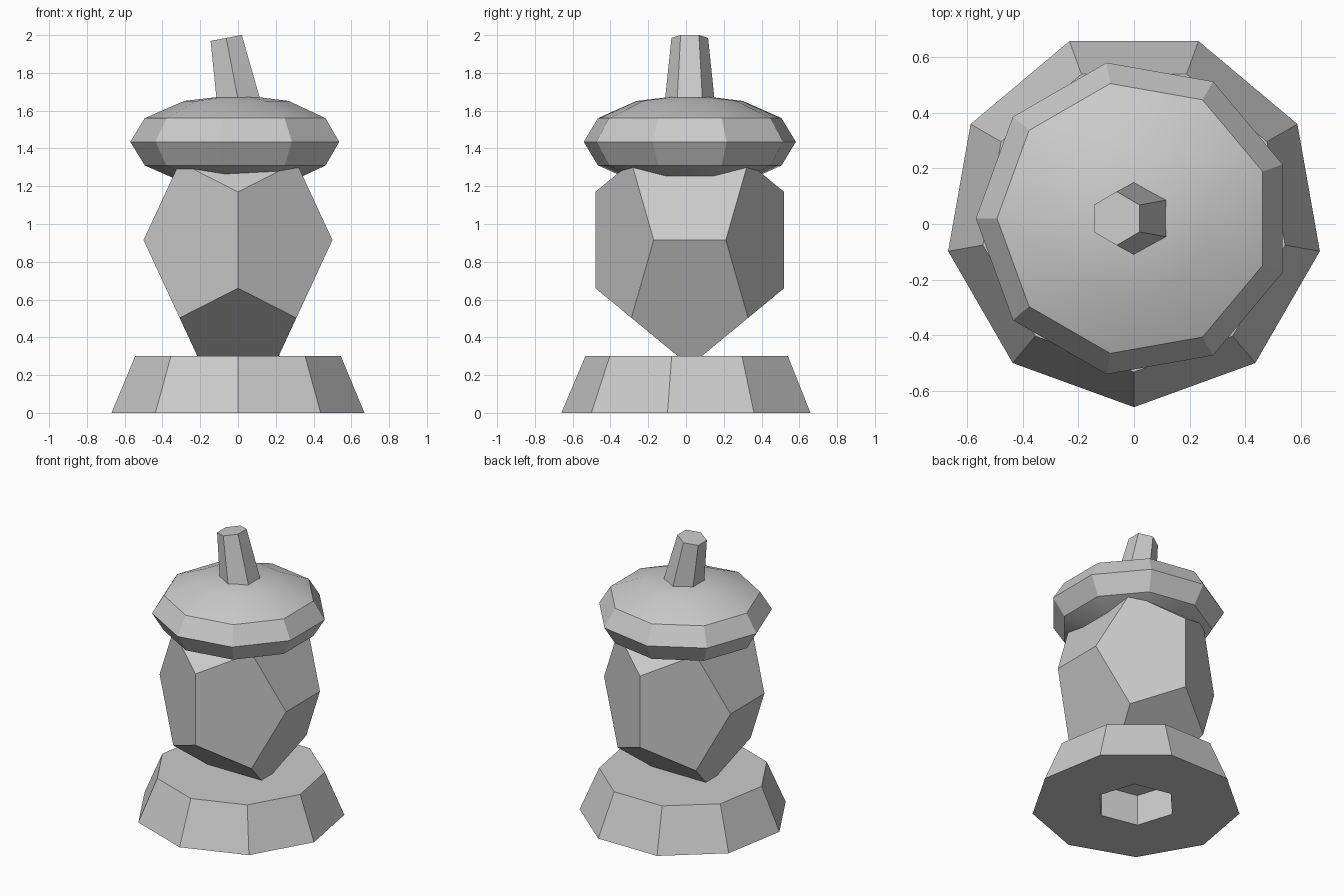
import bpy
import bmesh
from math import sin, cos, pi, radians
from mathutils import Matrix, Vector

cube = bpy.data.objects.get("Cube")
if cube:
    bpy.data.objects.remove(cube, do_unlink=True)

CENTRE_Y = 0.02

grey = bpy.data.materials.new("plain_grey")
grey.use_nodes = True
colour = (0.6, 0.6, 0.6, 1)
grey.diffuse_color = colour
grey.node_tree.nodes["Principled BSDF"].inputs["Base Color"].default_value = colour


def finish(name, bm, location):
    """Turn a bmesh into a named object with the shared material."""
    bmesh.ops.recalc_face_normals(bm, faces=bm.faces)
    mesh = bpy.data.meshes.new(name)
    bm.to_mesh(mesh)
    bm.free()
    mesh.materials.append(grey)
    obj = bpy.data.objects.new(name, mesh)
    obj.location = location
    bpy.context.collection.objects.link(obj)
    return obj


def activate(obj):
    bpy.ops.object.select_all(action='DESELECT')
    obj.select_set(True)
    bpy.context.view_layer.objects.active = obj


def lathe(name, profile, sides, phase, location):
    """Loft regular polygons along z from (radius, height) pairs."""
    bm = bmesh.new()
    rings = []
    for radius, z in profile:
        angles = [radians(phase) + 2 * pi * i / sides for i in range(sides)]
        rings.append([bm.verts.new((radius * cos(a), radius * sin(a), z)) for a in angles])
    for low, high in zip(rings, rings[1:]):
        for i in range(sides):
            j = (i + 1) % sides
            bm.faces.new((low[i], low[j], high[j], high[i]))
    # Close flat ends; pointed ends collapse into a pole
    for ring, (radius, _) in ((rings[0], profile[0]), (rings[-1], profile[-1])):
        if radius > 0:
            bm.faces.new(ring)
    bmesh.ops.remove_doubles(bm, verts=bm.verts, dist=1e-4)
    return finish(name, bm, location)


# Nine-sided plinth with a hexagonal socket underneath
base = lathe("base", [(0.68, 0), (0.553, 0.3)], 9, -90, (0, CENTRE_Y, 0))
socket = lathe("socket_cutter", [(0.265, -0.1), (0.265, 0.22)], 6, 48, (0, CENTRE_Y, 0))
socket.hide_render = True
cut = base.modifiers.new("socket", 'BOOLEAN')
cut.operation = 'DIFFERENCE'
cut.solver = 'EXACT'
cut.object = socket
activate(base)
bpy.ops.object.modifier_apply(modifier=cut.name)
bpy.data.objects.remove(socket, do_unlink=True)

# Stretched dodecahedron body
phi = (1 + 5 ** 0.5) / 2
signs = (-1, 1)
bm = bmesh.new()
for a in signs:
    for b in signs:
        for c in signs:
            bm.verts.new((a, b, c))
        p, q = a * phi, b / phi
        for corner in ((p, q, 0), (0, p, q), (q, 0, p)):
            bm.verts.new(corner)
bmesh.ops.convex_hull(bm, input=bm.verts)
bmesh.ops.dissolve_limit(bm, angle_limit=radians(2), verts=bm.verts, edges=bm.edges)
bmesh.ops.scale(bm, vec=Vector((0.309, 0.309, 0.412)), verts=bm.verts)
finish("body", bm, (0, CENTRE_Y, 0.915))

# Flattened nine-sided cap with a smooth dome and crisp rim
steps = 6
dome = [(0.57 * sin(pi * i / steps) if 0 < i < steps else 0,
         -0.25 * cos(pi * i / steps)) for i in range(steps + 1)]
cap = lathe("cap", dome, 9, 180, (0, CENTRE_Y, 1.435))
activate(cap)
bpy.ops.object.shade_smooth_by_angle(angle=radians(30))

# Leaning, tapered six-sided stem
stem = lathe("stem", [(0.138, -0.4), (0.097, 0)], 6, 90, (-0.0625, CENTRE_Y, 1.985))
stem.data.transform(Matrix.Rotation(-0.19, 4, 'Y'))
